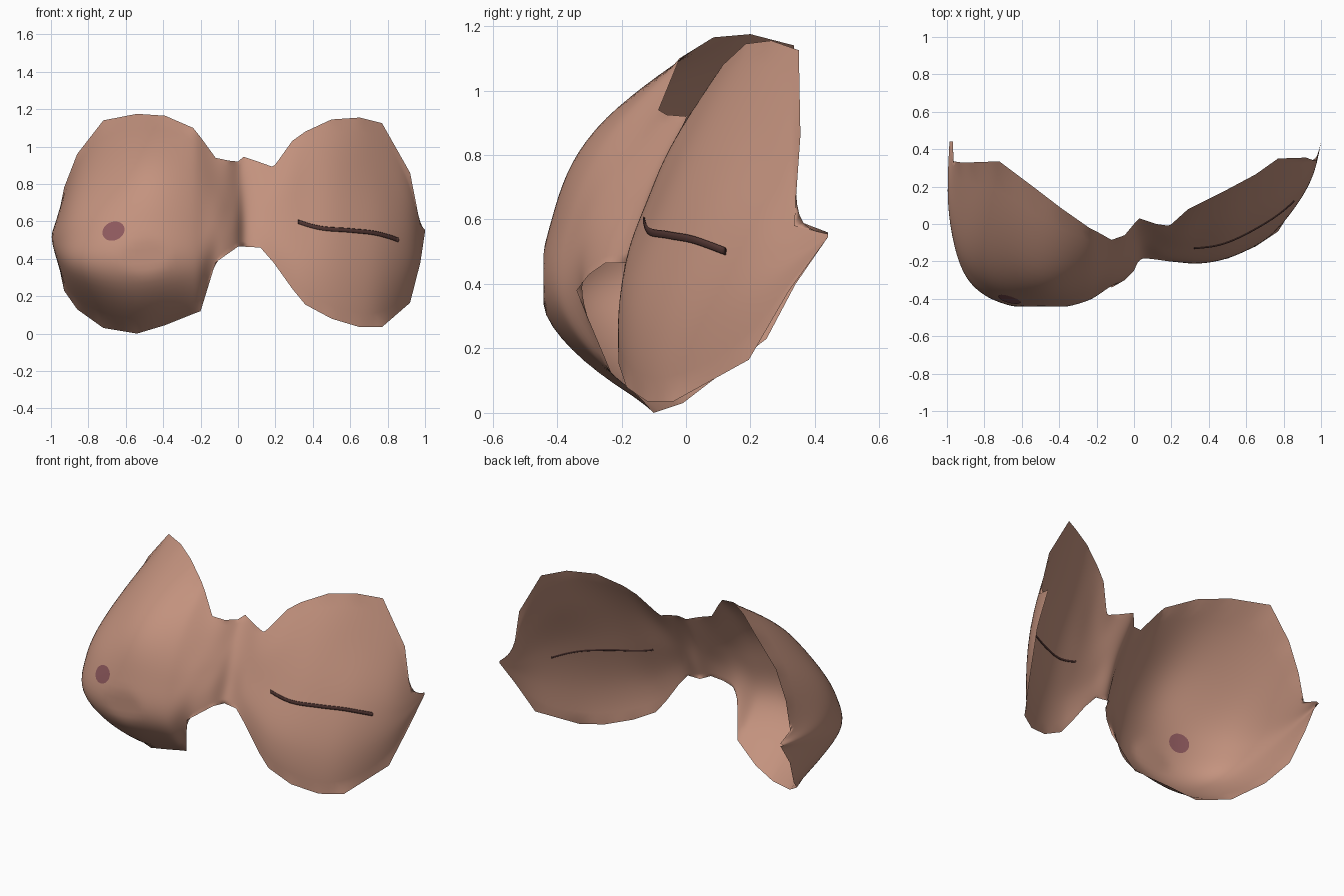
import bpy, math
from mathutils import Vector
from mathutils.bvhtree import BVHTree

if "Cube" in bpy.data.objects:
    bpy.data.objects.remove(bpy.data.objects["Cube"])


def material(name, rgb):
    m = bpy.data.materials.new(name)
    m.diffuse_color = (*rgb, 1)
    m.use_nodes = True
    m.node_tree.nodes["Principled BSDF"].inputs["Base Color"].default_value = m.diffuse_color
    return m


def make_object(name, verts, faces, mat):
    me = bpy.data.meshes.new(name)
    me.from_pydata(verts, [], faces)
    me.materials.append(mat)
    me.update()
    ob = bpy.data.objects.new(name, me)
    bpy.context.collection.objects.link(ob)
    for p in me.polygons:
        p.use_smooth = True
    return ob


def spline(ts, vs, t):
    """Hermite curve through (ts, vs) with finite-difference slopes."""
    n = len(ts)
    i = max(k for k in range(n - 1) if ts[k] <= t + 1e-9)

    def slope(k):
        if 0 < k < n - 1:
            a, b = ts[k] - ts[k - 1], ts[k + 1] - ts[k]
            return ((vs[k] - vs[k - 1]) / a * b + (vs[k + 1] - vs[k]) / b * a) / (a + b)
        j = 0 if k == 0 else n - 2
        d = (vs[j + 1] - vs[j]) / (ts[j + 1] - ts[j])
        return 2 * d - slope(1 if k == 0 else n - 2)

    h = ts[i + 1] - ts[i]
    u = (t - ts[i]) / h
    return ((2*u**3 - 3*u*u + 1) * vs[i] + (u**3 - 2*u*u + u) * h * slope(i)
            + (3*u*u - 2*u**3) * vs[i + 1] + (u**3 - u*u) * h * slope(i + 1))


# Vertical sections: x, top z, bottom z, then depth y at five levels from top to bottom
FULL_SIDE = [
    (-0.968, .56, .545, .44, .44, .44, .44, .44),
    (-0.965, .60, .40, .335, .19, .10, .16, .34),
    (-0.93, .78, .23, .33, .04, -.16, -.12, .25),
    (-0.86, .96, .13, .33, -.03, -.285, -.27, .12),
    (-0.72, 1.14, .03, .335, -.07, -.375, -.36, -.01),
    (-0.54, 1.175, .0, .20, -.205, -.42, -.40, -.10),
    (-0.39, 1.165, .045, .085, -.23, -.415, -.405, -.14),
    (-0.24, 1.10, .105, -.02, -.22, -.37, -.385, -.21),
    (-0.20, 1.05, .12, -.04, -.215, -.35, -.37, -.23),
    (-0.12, .94, .38, -.085, -.17, -.285, -.335, -.34),
    (-0.05, .925, .43, -.06, -.12, -.21, -.28, -.30),
    (0.00, .92, .465, .00, -.06, -.15, -.22, -.25)]
FLAT_SIDE = [
    (0.03, .945, .465, .03, -.03, -.10, -.15, -.18),
    (0.12, .915, .46, .00, -.045, -.11, -.165, -.19),
    (0.19, .89, .38, -.01, -.065, -.13, -.185, -.20),
    (0.29, 1.03, .24, .08, -.02, -.12, -.20, -.21),
    (0.36, 1.08, .155, .115, .01, -.11, -.205, -.21),
    (0.50, 1.145, .08, .185, .065, -.08, -.18, -.185),
    (0.65, 1.155, .035, .265, .155, -.005, -.11, -.12),
    (0.77, 1.125, .035, .35, .235, .065, -.03, -.04),
    (0.92, .86, .165, .355, .28, .195, .165, .195),
    (0.975, .58, .38, .335, .33, .31, .30, .32),
    (1.00, .555, .545, .44, .44, .44, .44, .44)]

rows = FULL_SIDE + FLAT_SIDE
LEVELS = [0, .2, .5, .8, 1]
SUB, NT = 5, 32
# Chord-length stations along the middle of the body
st = [0]
for a, b in zip(rows, rows[1:]):
    st.append(st[-1] + math.hypot(b[0] - a[0], b[5] - a[5]))

grid = []
ncol = (len(rows) - 1) * SUB + 1
for c in range(ncol):
    i = min(c // SUB, len(rows) - 2)
    u = (c - i * SUB) / SUB
    s = st[i] + u * (st[i + 1] - st[i])
    x, zt, zb = (rows[i][k] * (1 - u) + rows[i + 1][k] * u for k in range(3))
    ys = [spline(st, [r[k] for r in rows], s) for k in range(3, 8)]
    for e in (0, 4):  # straight outline between sections
        ys[e] = rows[i][3 + e] * (1 - u) + rows[i + 1][3 + e] * u
    # the outer wall of the full side swells outward
    swell = -.042 * max(0, 1 - abs(s - st[1]) / (st[2] - st[0]))
    grid.append([Vector((x + swell * 4 * (j / NT) * (1 - j / NT),
                         spline(LEVELS, ys, j / NT), zt + (zb - zt) * j / NT))
                 for j in range(NT + 1)])

# Relax the inside of the sheet lightly, keeping its outline
for _ in range(10):
    new = [col[:] for col in grid]
    for c in range(1, ncol - 1):
        for j in range(1, NT):
            side = (grid[c - 1][j] + grid[c + 1][j]) / 2
            line = (grid[c][j - 1] + grid[c][j + 1]) / 2
            new[c][j] = grid[c][j] * .45 + side * .5 + line * .05
    grid = new
verts = [Vector((max(-1, v.x), max(-.442, min(.44, v.y)), v.z)) for col in grid for v in col]
faces = [(c * (NT + 1) + j, c * (NT + 1) + j + 1, (c + 1) * (NT + 1) + j + 1, (c + 1) * (NT + 1) + j)
         for c in range(ncol - 1) for j in range(NT)]
make_object("chest_skin", verts, faces, material("skin", (.55, .29, .21)))
tree = BVHTree.FromPolygons(verts, faces)


def on_skin(x, z, lift=0):
    hit, n, _, _ = tree.ray_cast(Vector((x, -2, z)), Vector((0, 1, 0)))
    if n.y > 0:
        n = -n
    return hit + n * lift, n


# Nipple patch on the full side, showing on both faces of the thin skin
N, tilt = 28, math.radians(25)
pv, pf = [], []
for lift in (.003, -.003):
    o = len(pv)
    pv.append(on_skin(-.665, .547, lift)[0])
    for r in (.5, 1):
        for k in range(N):
            a = 2 * math.pi * k / N
            p, q = .061 * r * math.cos(a), .049 * r * math.sin(a)
            pv.append(on_skin(-.665 + p * math.cos(tilt) - q * math.sin(tilt),
                              .547 + p * math.sin(tilt) + q * math.cos(tilt), lift)[0])
    for k in range(N):
        m = (k + 1) % N
        new_faces = [(o, o + 1 + k, o + 1 + m),
                     (o + 1 + k, o + 1 + N + k, o + 1 + N + m, o + 1 + m)]
        pf += new_faces if lift > 0 else [f[::-1] for f in new_faces]
make_object("nipple", pv, pf, material("nipple_rose", (.27, .10, .11)))

# Scar: slim tube following the flat side
path_x, path_z = [.32, .42, .6, .75, .855], [.597, .567, .55, .532, .5]
M, S = 40, 8
sv, sf = [], []
for i in range(M + 1):
    x = path_x[0] + (path_x[-1] - path_x[0]) * i / M
    p, n = on_skin(x, spline(path_x, path_z, x), .003)
    for k in range(S):
        a = 2 * math.pi * k / S
        sv.append(p + n * (.004 * math.sin(a)) + Vector((0, 0, .012 * math.cos(a))))
for i in range(M):
    for k in range(S):
        m = (k + 1) % S
        sf.append((i * S + k, i * S + m, (i + 1) * S + m, (i + 1) * S + k))
sf += [tuple(range(S)), tuple(M * S + k for k in reversed(range(S)))]
make_object("scar", sv, sf, material("scar_brown", (.09, .04, .035)))
